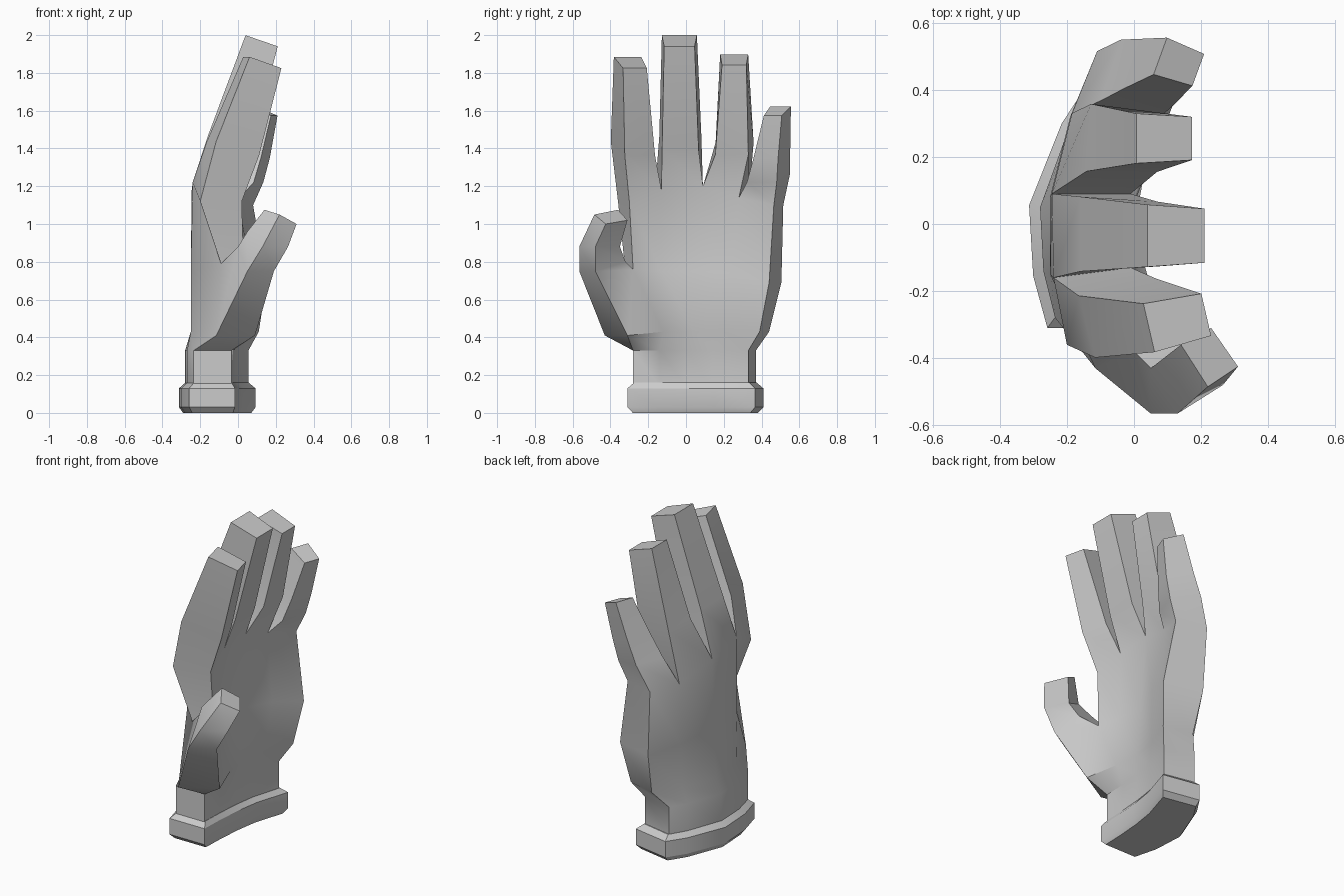
import bpy, bmesh
from math import sin, cos, radians
from mathutils import Vector

if "Cube" in bpy.data.objects:
    bpy.data.objects.remove(bpy.data.objects["Cube"])


def finish(bm, name, angle):
    bmesh.ops.recalc_face_normals(bm, faces=bm.faces[:])
    me = bpy.data.meshes.new(name)
    bm.to_mesh(me)
    bm.free()
    ob = bpy.data.objects.new(name, me)
    bpy.context.collection.objects.link(ob)
    bpy.context.view_layer.objects.active = ob
    ob.select_set(True)
    bpy.ops.object.shade_smooth_by_angle(angle=radians(angle))
    ob.select_set(False)
    return ob


def add_ring(bm, pts):
    return [bm.verts.new(p) for p in pts]


def bridge(bm, a, b, skip=()):
    n = len(a)
    for i in range(n):
        if i not in skip:
            j = (i + 1) % n
            bm.faces.new((a[i], a[j], b[j], b[i]))


def extend(bm, ring, sections):
    """Grow a capped limb from an existing ring of vertices."""
    for s in sections:
        new = add_ring(bm, s)
        bridge(bm, ring, new)
        ring = new
    bm.faces.new(ring)


def finger_section(x, y, z, width, depth, yaw, tilt):
    """Tapered quad: back first side, back second side, palm second, palm first."""
    yaw, tilt = radians(yaw), radians(tilt)
    w = Vector((-sin(yaw), cos(yaw), 0)) * width / 2
    d = Vector((cos(yaw) * cos(tilt), sin(yaw) * cos(tilt), -sin(tilt))) * depth / 2
    c = Vector((x, y, z))
    return [c - d - w * 1.06, c - d + w * 1.06, c + d + w * .92, c + d - w * .92]


# Wrist cross-section: five points along the back, five along the palm
wrist = [(-.235, -.28), (-.27, -.14), (-.28, .05), (-.2, .27), (-.14, .37),
         (.055, .33), (.0, .14), (-.02, .0), (-.03, -.14), (-.035, -.28)]


def cuff_ring(z, sx, sy):
    return [((x + .115) * sx - .113, (y - .045) * sy + .05, z) for x, y in wrist]


# Cuff: bevelled band around the wrist
bm = bmesh.new()
base = add_ring(bm, cuff_ring(0, 1.08, 1.02))
bm.faces.new(base)
extend(bm, base, [cuff_ring(.03, 1.21, 1.107), cuff_ring(.13, 1.21, 1.107), cuff_ring(.16, 1.0, 1.0)])
finish(bm, "cuff", 25)

# Palm sections from heel to knuckles; the first and last points carry the thumb
heel = [(-.115, -.43, .41), (-.25, -.14, .43), (-.25, .06, .43), (-.18, .29, .43), (-.07, .44, .43),
        (.11, .39, .43), (.04, .2, .43), (.01, .04, .43), (.03, -.12, .43), (.09, -.31, .41)]
middle = [(-.09, -.325, .79), (-.25, -.15, .75), (-.25, .08, .75), (-.19, .32, .72), (-.09, .505, .69),
          (.15, .44, .69), (.07, .24, .74), (0, .06, .75), (0, -.13, .75), (.03, -.28, .76)]
knuckle = [(-.2, -.36, 1.12), (-.24, -.16, 1.22), (-.245, .09, 1.18), (-.185, .33, 1.1), (-.11, .515, 1.1),
           (.08, .465, 1.1), (.01, .28, 1.14), (-.01, .09, 1.2), (-.01, -.13, 1.18), (.02, -.3, 1.12)]

# Finger sections: x, y, z, width, depth, yaw, tilt
fingers = [
    [(-.025, -.275, 1.4, .18, .25, 15, 17), (.13, -.29, 1.855, .14, .185, 13, 19)],
    [(-.045, -.03, 1.43, .21, .24, 0, 17), (.125, -.035, 1.97, .175, .18, 0, 19)],
    [(-.03, .25, 1.4, .19, .22, -4, 17), (.09, .255, 1.87, .14, .175, 0, 19)],
    [(.02, .43, 1.24, .18, .19, -18, 12), (.07, .45, 1.38, .15, .17, -20, 20),
     (.135, .48, 1.598, .11, .13, -20, 22)],
]

# Hand: palm, fingers and thumb in one skin
bm = bmesh.new()
rings = [add_ring(bm, r) for r in ([(x, y, .14) for x, y in wrist],
                                   [(x, y, .33) for x, y in wrist], heel, middle, knuckle)]
for i, (a, b) in enumerate(zip(rings, rings[1:])):
    bridge(bm, a, b, skip=(9,) if i == 2 else ())
bm.faces.new(rings[0])
top = rings[-1]
for i, sections in enumerate(fingers):
    extend(bm, [top[i], top[i + 1], top[8 - i], top[9 - i]],
           [finger_section(*s) for s in sections])

# Thumb grows from the open side of the palm
low, high = rings[2], rings[3]
extend(bm, [low[9], low[0], high[0], high[9]], [
    [(.19, -.48, .75), (.05, -.565, .75), (0, -.38, .88), (.14, -.32, .8)],
    [(.265, -.48, .88), (.13, -.565, .88), (.05, -.43, .96), (.19, -.35, .88)],
    [(.31, -.425, 1.0), (.22, -.485, 1.05), (.14, -.36, 1.075), (.23, -.31, 1.02)],
])
finish(bm, "hand", 42)
